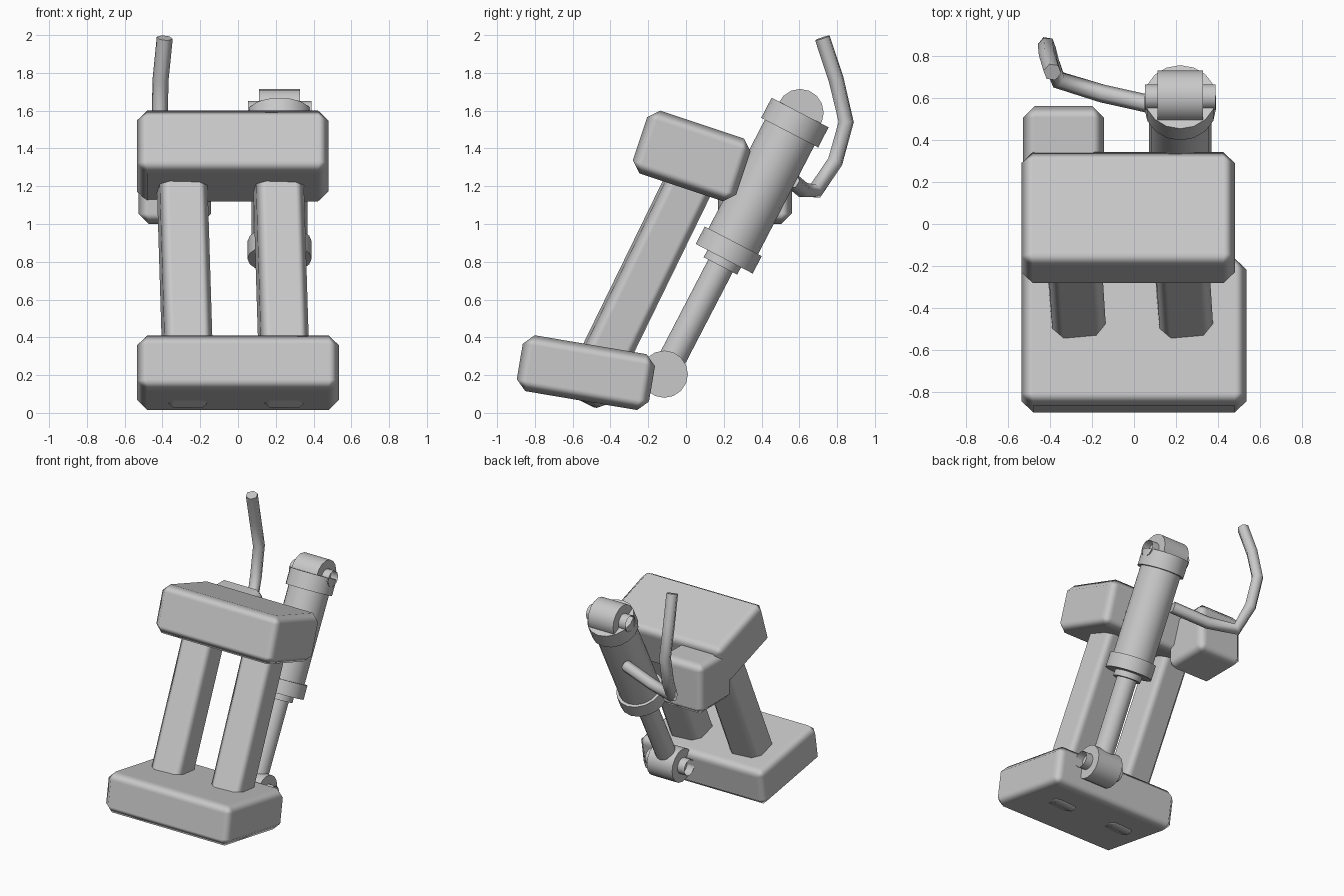
import bpy
from math import radians
from mathutils import Matrix, Vector

cube = bpy.data.objects.get("Cube")
if cube:
    bpy.data.objects.remove(cube, do_unlink=True)

GREY = (0.58, 0.58, 0.58, 1)
metal = bpy.data.materials.new("plain_grey")
metal.use_nodes = True
metal.diffuse_color = GREY
metal.node_tree.nodes["Principled BSDF"].inputs["Base Color"].default_value = GREY


def rot(axis, degrees):
    return Matrix.Rotation(radians(degrees), 4, axis)


def block(name, centre, size, turn=Matrix(), bevel=0.055):
    """Box with a soft single chamfer."""
    bpy.ops.mesh.primitive_cube_add(size=1)
    ob = bpy.context.object
    ob.name = name
    ob.data.transform(Matrix.Diagonal((*size, 1)))
    ob.matrix_world = Matrix.Translation(centre) @ turn
    ob.data.materials.append(metal)
    bpy.ops.object.shade_smooth()
    mod = ob.modifiers.new("chamfer", "BEVEL")
    mod.width = bevel
    mod.segments = 1
    mod.harden_normals = True
    return ob


def tube(name, a, b, radius, sides=16, fill="NGON"):
    """Cylinder between two points."""
    a, b = Vector(a), Vector(b)
    bpy.ops.mesh.primitive_cylinder_add(
        vertices=sides, radius=radius, depth=(b - a).length, end_fill_type=fill)
    ob = bpy.context.object
    ob.name = name
    ob.matrix_world = (Matrix.Translation((a + b) / 2)
                       @ (b - a).to_track_quat("Z", "Y").to_matrix().to_4x4())
    ob.data.materials.append(metal)
    bpy.ops.object.shade_smooth_by_angle(angle=radians(40))
    return ob


# Leaning frame: foot, head, two struts and rear housing
block("foot_block", (0, -0.53, 0.213), (1.07, 0.71, 0.30), rot("X", -9.6))
block("head_block", (-0.028, 0.03, 1.36), (1.015, 0.577, 0.35), rot("X", -18.4))
lean = rot("X", -26) @ rot("Y", -1.6) @ rot("Z", 5)
for side, x in (("right", -0.28), ("left", 0.23)):
    block(side + "_strut", (x, -0.23, 0.71), (0.255, 0.25, 1.446), lean, 0.05)
block("rear_housing", (-0.335, 0.365, 1.195), (0.385, 0.39, 0.39))

# Piston, laid out by distance down its axis from the upper joint
top = Vector((0.22, 0.604, 1.59))
bottom = Vector((0.22, -0.115, 0.205))
down = (bottom - top).normalized()
for name, start, end, radius in (
        ("upper_collar", 0, 0.12, 0.17),
        ("piston_barrel", 0.02, 0.85, 0.148),
        ("lower_collar", 0.768, 0.872, 0.17),
        ("barrel_gland", 0.86, 0.915, 0.1),
        ("piston_rod", 0.88, 1.54, 0.073)):
    tube(name, top + down * start, top + down * end, radius)

# Joint eyes with open pins
for level, centre in (("upper", top), ("lower", bottom)):
    for part, half, radius, fill in (("eye", 0.108, 0.125, "NGON"),
                                     ("pin", 0.168, 0.06, "NOTHING")):
        reach = Vector((half, 0, 0))
        tube(f"{level}_joint_{part}", centre - reach, centre + reach, radius, fill=fill)

# Bent hose from the barrel
path = [(0.12, 0.56, 1.23), (-0.15, 0.62, 1.18), (-0.36, 0.685, 1.175),
        (-0.4, 0.79, 1.33), (-0.415, 0.848, 1.54), (-0.41, 0.795, 1.765),
        (-0.388, 0.722, 1.985)]
curve = bpy.data.curves.new("hose", "CURVE")
curve.dimensions = "3D"
curve.bevel_depth = 0.043
curve.bevel_resolution = 1
curve.use_fill_caps = True
spline = curve.splines.new("POLY")
spline.points.add(len(path) - 1)
for point, co in zip(spline.points, path):
    point.co = (*co, 1)
spline.use_smooth = True
curve.materials.append(metal)
hose = bpy.data.objects.new("hose", curve)
bpy.context.collection.objects.link(hose)
